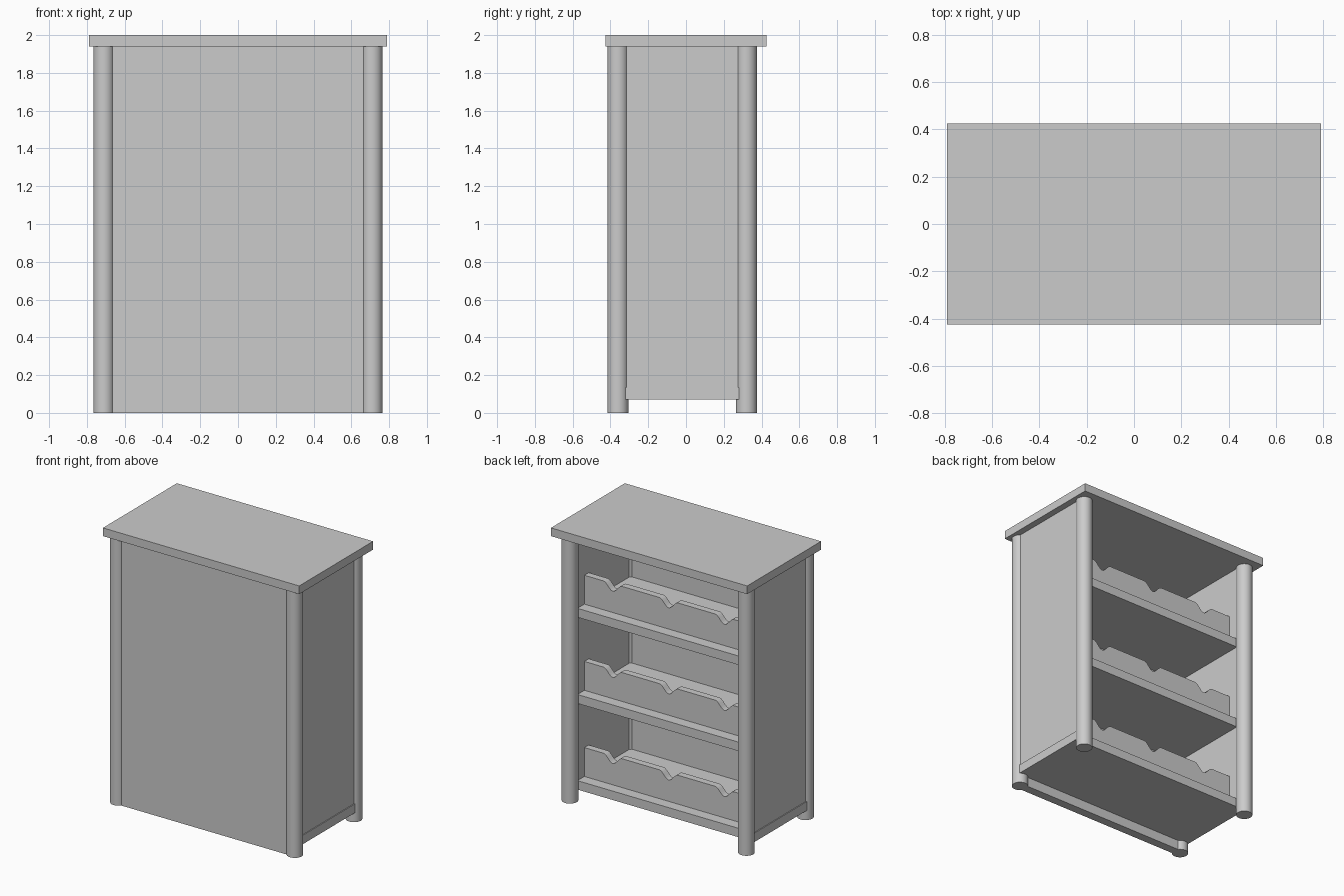
import bpy
import bmesh
import math

cube = bpy.data.objects.get("Cube")
if cube:
    bpy.data.objects.remove(cube, do_unlink=True)

grey = bpy.data.materials.new("plain_grey")
grey.use_nodes = True
grey.diffuse_color = (0.6, 0.6, 0.6, 1)
grey.node_tree.nodes["Principled BSDF"].inputs["Base Color"].default_value = (0.6, 0.6, 0.6, 1)


def add_object(name, bm):
    bmesh.ops.recalc_face_normals(bm, faces=bm.faces)
    mesh = bpy.data.meshes.new(name)
    bm.to_mesh(mesh)
    bm.free()
    mesh.materials.append(grey)
    obj = bpy.data.objects.new(name, mesh)
    bpy.context.collection.objects.link(obj)
    return obj


def box(name, x, y, z):
    """Box from (min, max) ranges on each axis."""
    bm = bmesh.new()
    bmesh.ops.create_cube(bm, size=1)
    for v in bm.verts:
        v.co = [lo + (c + 0.5) * (hi - lo) for c, (lo, hi) in zip(v.co, (x, y, z))]
    return add_object(name, bm)


def leg(name, x, y):
    bm = bmesh.new()
    bmesh.ops.create_cone(bm, cap_ends=True, segments=48, radius1=LEG_R,
                          radius2=LEG_R, depth=UNDERSIDE)
    bmesh.ops.translate(bm, verts=bm.verts, vec=(x, y, UNDERSIDE / 2))
    for f in bm.faces:
        f.smooth = len(f.verts) == 4
    for e in bm.edges:
        e.smooth = all(f.smooth for f in e.link_faces)
    add_object(name, bm)


def bottle_rail(name, z):
    """Upright board whose top edge dips into rounded bottle rests."""
    profile = [(-INNER_X, z), (-INNER_X, z + RAIL_H)]
    for centre in (-0.45, 0, 0.45):
        for i in range(-8, 9):
            dip = 0.055 * (0.5 + 0.5 * math.cos(math.pi * i / 8))
            profile.append((centre + 0.075 * i / 8, z + RAIL_H - dip))
    profile += [(INNER_X, z + RAIL_H), (INNER_X, z)]
    bm = bmesh.new()
    face = bm.faces.new([bm.verts.new((x, 0.15, h)) for x, h in profile])
    side = bmesh.ops.extrude_face_region(bm, geom=[face])["geom"]
    moved = [g for g in side if isinstance(g, bmesh.types.BMVert)]
    bmesh.ops.translate(bm, verts=moved, vec=(0, 0.05, 0))
    add_object(name, bm)


UNDERSIDE = 1.94
LEG_R = 0.055
LEG_X, FRONT_Y, BACK_Y = 0.71, -0.36, 0.32
INNER_X, OUTER_X = 0.678, 0.742
RAIL_H = 0.21

# Worktop and solid front panel
box("top_board", (-0.79, 0.79), (-0.425, 0.425), (UNDERSIDE, 2))
box("front_panel", (-LEG_X, LEG_X), (-0.392, -0.328), (0, UNDERSIDE))

# Legs and side panels
for side, s in (("left", 1), ("right", -1)):
    leg("front_leg_" + side, s * LEG_X, FRONT_Y)
    leg("back_leg_" + side, s * LEG_X, BACK_Y)
    box("side_panel_" + side, sorted((s * INNER_X, s * OUTER_X)),
        (-0.34, 0.278), (0.1, UNDERSIDE))

# Shelves with bottle rails; the bottom shelf runs through the sides
for level, name in enumerate(("bottom", "middle", "upper")):
    shelf_top = 0.135 + 0.627 * level
    half = 0.748 if level == 0 else 0.7
    box(name + "_shelf", (-half, half), (-0.33, 0.28), (shelf_top - 0.065, shelf_top))
    bottle_rail(name + "_bottle_rail", shelf_top)
